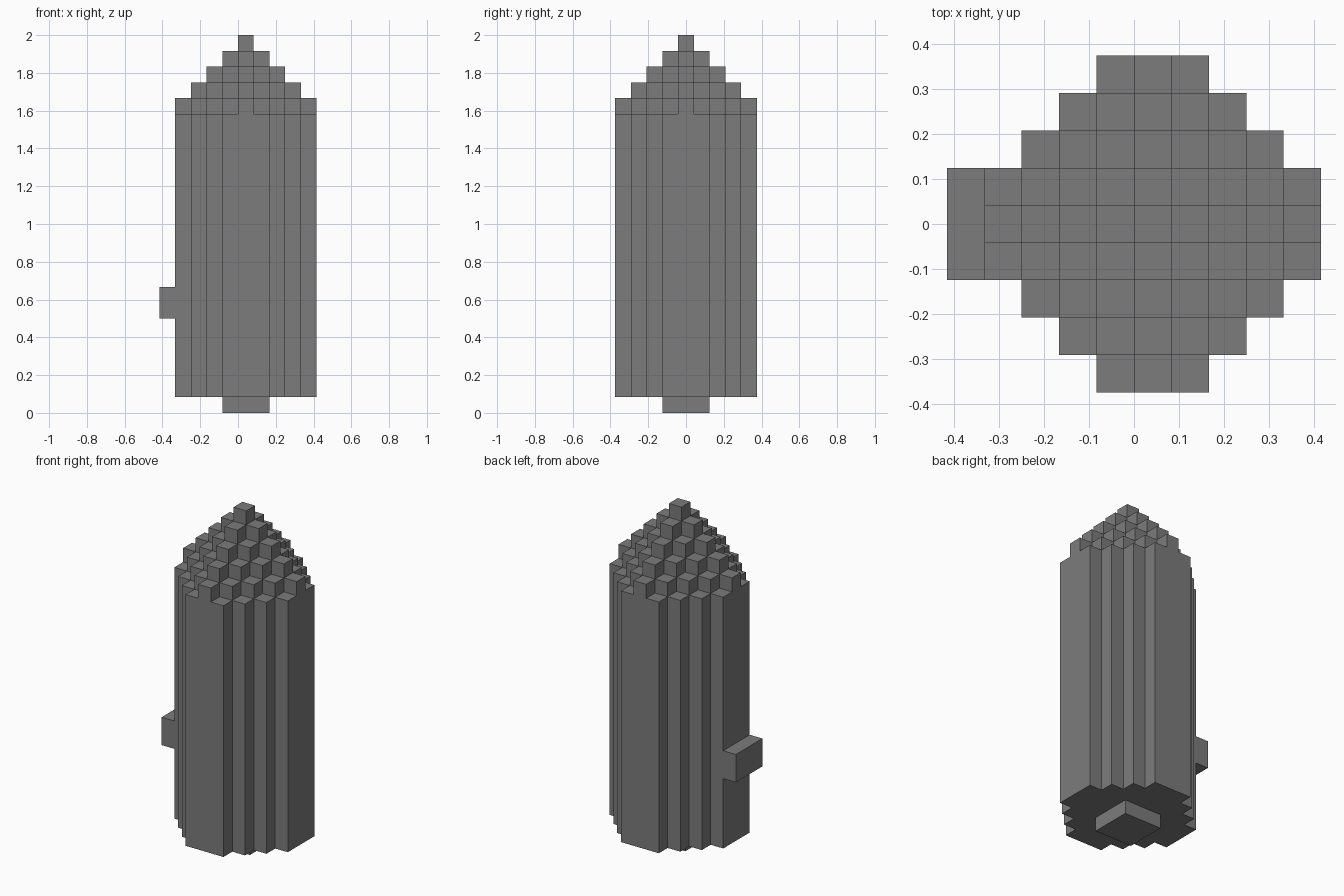
import bpy
import bmesh
from mathutils import Vector

cube = bpy.data.objects.get("Cube")
if cube:
    bpy.data.objects.remove(cube, do_unlink=True)

U = 1 / 12                 # size of one block
CENTRE = Vector((0.5, 0, 0))  # the body axis sits half a block off centre
BASE, EAVES, PEAK = 1, 19, 24

grey = bpy.data.materials.new("Mid grey")
grey.use_nodes = True
grey.diffuse_color = (0.2, 0.2, 0.2, 1)
grey.node_tree.nodes["Principled BSDF"].inputs["Base Color"].default_value = grey.diffuse_color


def finish(name, bm):
    """Weld, merge flat areas and place the part in the scene."""
    bmesh.ops.remove_doubles(bm, verts=bm.verts, dist=0.001)
    bmesh.ops.dissolve_limit(bm, angle_limit=0.01, verts=bm.verts, edges=bm.edges)
    for v in bm.verts:
        v.co = (v.co + CENTRE) * U
    mesh = bpy.data.meshes.new(name)
    bm.to_mesh(mesh)
    bm.free()
    mesh.materials.append(grey)
    obj = bpy.data.objects.new(name, mesh)
    bpy.context.collection.objects.link(obj)


def box(name, low, high, open_side):
    """Block between two corners, left open where it meets the body."""
    low, high = Vector(low), Vector(high)
    bm = bmesh.new()
    bmesh.ops.create_cube(bm, size=1)
    for v in bm.verts:
        v.co = (low + high) / 2 + v.co * (high - low)
    bm.normal_update()
    hidden = [f for f in bm.faces if f.normal.dot(Vector(open_side)) > 0.9]
    bmesh.ops.delete(bm, geom=hidden, context='FACES')
    finish(name, bm)


def column_top(i, j):
    """Height of a block column; the roof drops one block per step outward."""
    steps = abs(i) + abs(j)
    inside = steps <= 5 and max(abs(i), abs(j)) <= 4
    return PEAK - steps if inside else BASE


def quad(bm, *points):
    bm.faces.new([bm.verts.new(p) for p in points])


# Fluted body with stepped roof
bm = bmesh.new()
for i in range(-4, 5):
    for j in range(-4, 5):
        top = column_top(i, j)
        if top == BASE:
            continue
        c = Vector((i, j, 0))
        a, b = Vector((0.5, 0.5, 0)), Vector((-0.5, 0.5, 0))
        ring = [c + a, c + b, c - a, c - b]
        quad(bm, *[p + Vector((0, 0, top)) for p in ring])
        if max(abs(i), abs(j)) > 1:  # the foot covers the middle
            quad(bm, *[p + Vector((0, 0, BASE)) for p in reversed(ring)])
        # Walls only where the neighbouring column is lower
        for dx, dy in ((1, 0), (-1, 0), (0, 1), (0, -1)):
            near = column_top(i + dx, j + dy)
            levels = [near] + ([EAVES] if near < EAVES < top else []) + [top]
            n, s = Vector((dx, dy, 0)) / 2, Vector((-dy, dx, 0)) / 2
            for lo, hi in zip(levels, levels[1:]):
                if lo < hi:
                    l, h = Vector((0, 0, lo)), Vector((0, 0, hi))
                    quad(bm, c + n - s + l, c + n + s + l, c + n + s + h, c + n - s + h)
finish("body", bm)

# Square foot and side knob
box("foot", (-1.5, -1.5, 0), (1.5, 1.5, BASE), (0, 0, 1))
box("side_knob", (-5.5, -1.5, 6), (-4.5, 1.5, 8), (1, 0, 0))
